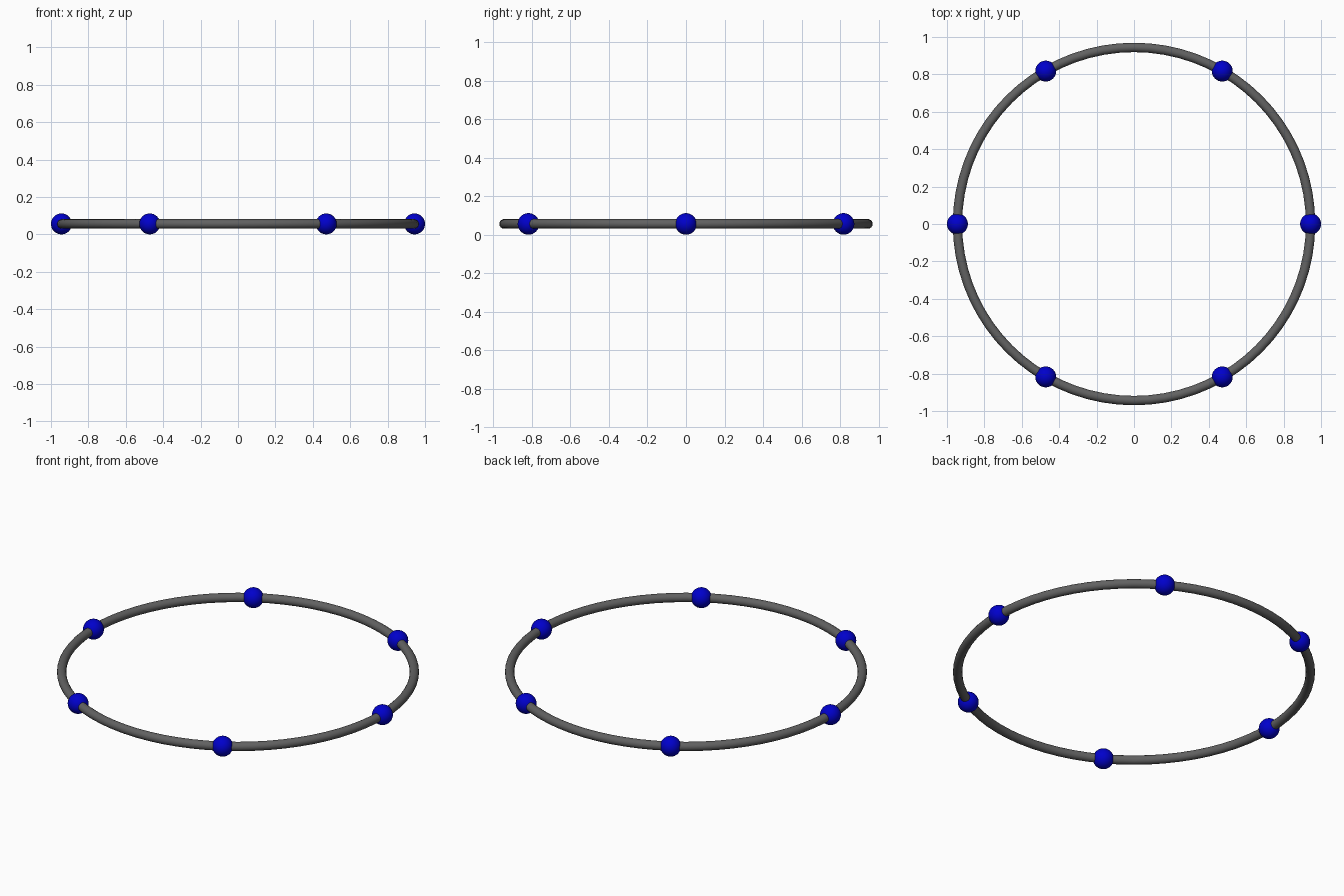
import bpy
from math import cos, sin, tau

cube = bpy.data.objects.get("Cube")
if cube:
    bpy.data.objects.remove(cube, do_unlink=True)

BEAD_RADIUS = 0.056
RING_RADIUS = 1 - BEAD_RADIUS
TUBE_RADIUS = 0.025
BEAD_COUNT = 6


def make_material(name, color):
    mat = bpy.data.materials.new(name)
    mat.use_nodes = True
    mat.diffuse_color = color
    mat.node_tree.nodes["Principled BSDF"].inputs["Base Color"].default_value = color
    return mat


def finish(name, mat):
    obj = bpy.context.object
    obj.name = name
    obj.data.materials.append(mat)
    bpy.ops.object.shade_smooth_by_angle()
    return obj


dark_grey = make_material("dark_grey", (0.12, 0.12, 0.12, 1))
blue = make_material("blue", (0.0, 0.0, 0.6, 1))

# Thin round hoop lying flat
bpy.ops.mesh.primitive_torus_add(
    major_radius=RING_RADIUS, minor_radius=TUBE_RADIUS,
    major_segments=72, minor_segments=16, location=(0, 0, BEAD_RADIUS))
finish("ring", dark_grey)

# Beads spaced evenly along the hoop
for i in range(BEAD_COUNT):
    angle = tau * i / BEAD_COUNT
    bpy.ops.mesh.primitive_uv_sphere_add(
        radius=BEAD_RADIUS, segments=32, ring_count=16,
        location=(RING_RADIUS * cos(angle), RING_RADIUS * sin(angle), BEAD_RADIUS))
    finish(f"bead_{i + 1}", blue)
